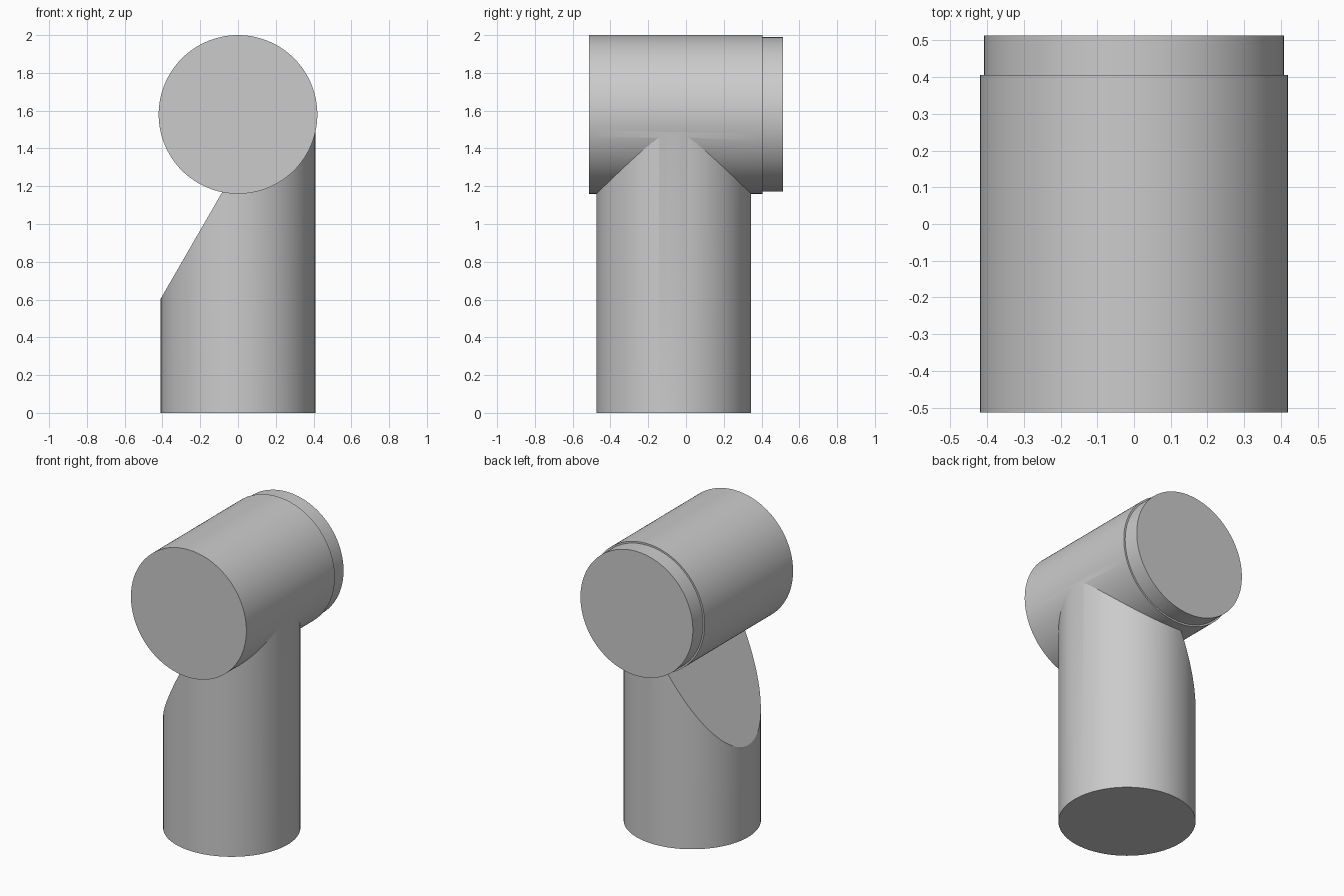
import bpy, bmesh
from math import radians, sin, cos, tan
from mathutils import Matrix, Vector

if "Cube" in bpy.data.objects:
    bpy.data.objects.remove(bpy.data.objects["Cube"])

SIDES = 128
R_POST, Y_POST = 0.409, -0.065
Z_HEAD = 1.58


def lathe(profile, matrix):
    """Closed solid of revolution from (radius, height) pairs."""
    bm = bmesh.new()
    rings = []
    for r, h in profile:
        rings.append([bm.verts.new((r * cos(radians(360 * i / SIDES)),
                                    r * sin(radians(360 * i / SIDES)), h))
                      for i in range(SIDES)])
    for a, b in zip(rings, rings[1:]):
        for i in range(SIDES):
            j = (i + 1) % SIDES
            bm.faces.new((a[i], a[j], b[j], b[i]))
    bm.faces.new(rings[0][::-1])
    bm.faces.new(rings[-1])
    bm.transform(matrix)
    return bm


def to_object(name, bm):
    bmesh.ops.recalc_face_normals(bm, faces=bm.faces)
    mesh = bpy.data.meshes.new(name)
    bm.to_mesh(mesh)
    bm.free()
    obj = bpy.data.objects.new(name, mesh)
    bpy.context.collection.objects.link(obj)
    return obj


# Horizontal head with a slightly narrower end cap at the back
head_matrix = Matrix.Translation((0, 0, Z_HEAD)) @ Matrix.Rotation(radians(-90), 4, 'X')
body = to_object("elbow_body", lathe(
    [(0.42, -0.513), (0.42, 0.406), (R_POST, 0.406), (R_POST, 0.513)], head_matrix))

# Upright post, sliced at 60 degrees on its left side
bm = lathe([(R_POST, 0), (R_POST, 1.58)], Matrix.Translation((0, Y_POST, 0)))
slope = tan(radians(60))
cut = bmesh.ops.bisect_plane(bm, geom=bm.verts[:] + bm.edges[:] + bm.faces[:],
                             plane_co=Vector((-R_POST, 0, 0.605)),
                             plane_no=Vector((-slope, 0, 1)), clear_outer=True)
bmesh.ops.contextual_create(
    bm, geom=[e for e in cut["geom_cut"] if isinstance(e, bmesh.types.BMEdge)])
post = to_object("post", bm)

# Merge the post into the head
mod = body.modifiers.new("join_post", 'BOOLEAN')
mod.operation, mod.solver, mod.object = 'UNION', 'EXACT', post
bpy.context.view_layer.objects.active = body
body.select_set(True)
bpy.ops.object.modifier_apply(modifier=mod.name)
bpy.data.objects.remove(post)
bpy.ops.object.shade_smooth_by_angle(angle=radians(20))
